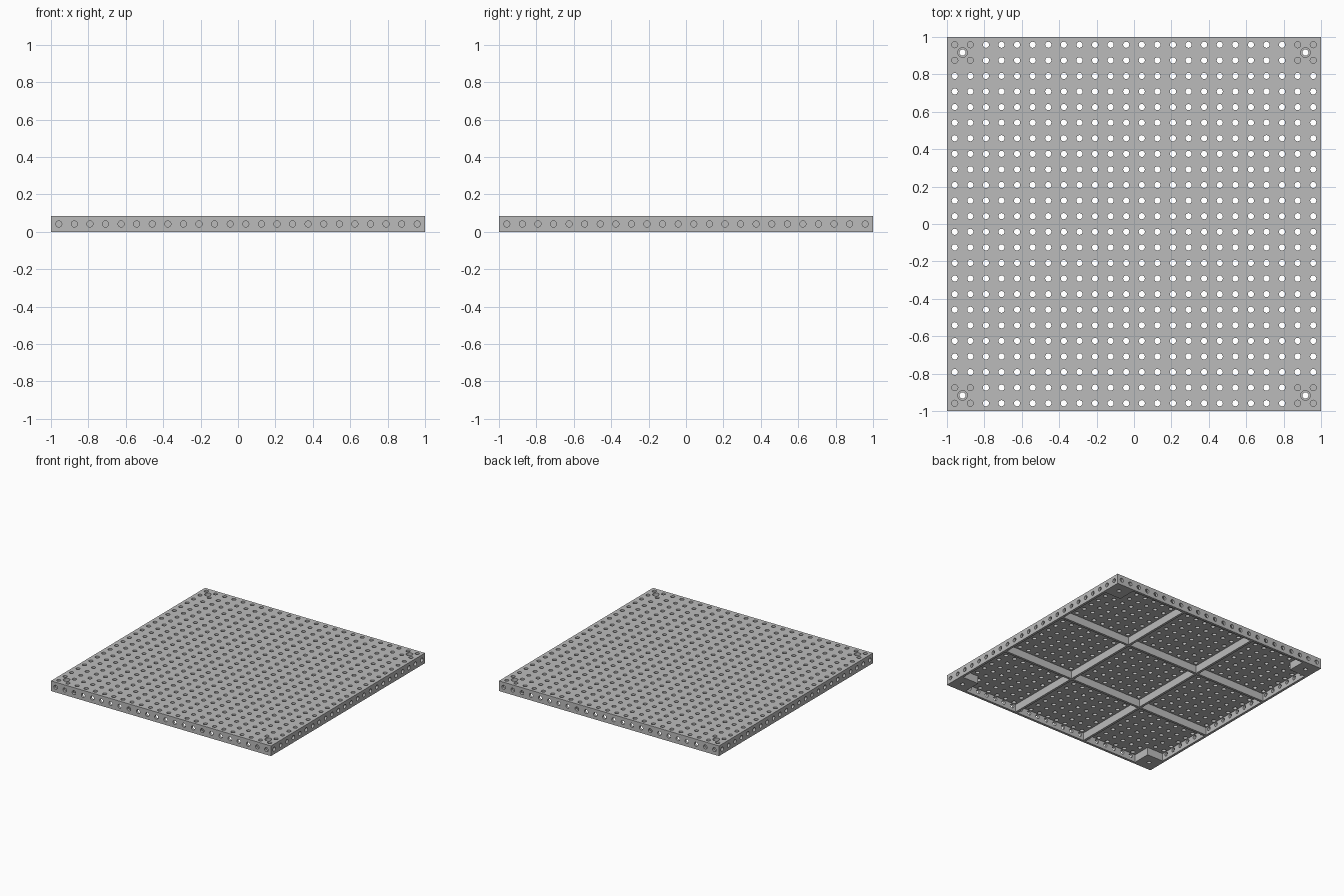
import bpy, bmesh, math
from mathutils import Matrix, Vector

if "Cube" in bpy.data.objects:
    bpy.data.objects.remove(bpy.data.objects["Cube"], do_unlink=True)

CELLS = 24                # holes per side
PITCH = 2 / CELLS         # hole spacing, also the height
WALL = 0.02               # sheet thickness
HOLE = 0.0165             # hole radius
SIDES = 16

grey = bpy.data.materials.new("plain grey")
grey.use_nodes = True
grey.diffuse_color = (0.5, 0.5, 0.5, 1)
grey.node_tree.nodes["Principled BSDF"].inputs["Base Color"].default_value = (0.5, 0.5, 0.5, 1)


def finish(name, bm):
    mesh = bpy.data.meshes.new(name)
    bm.to_mesh(mesh)
    bm.free()
    mesh.materials.append(grey)
    obj = bpy.data.objects.new(name, mesh)
    bpy.context.collection.objects.link(obj)
    return obj


def perforated_sheet(name, centres, matrix):
    """Flat sheet of square cells, each with a round hole, thickened inward."""
    bm = bmesh.new()
    for cx, cy in centres:
        inner, outer = [], []
        for k in range(SIDES):
            a = 2 * math.pi * k / SIDES
            d = Vector((math.cos(a), math.sin(a), 0))
            c = Vector((cx, cy, 0))
            inner.append(bm.verts.new(c + d * HOLE))
            outer.append(bm.verts.new(c + d * (PITCH / 2) / max(abs(d.x), abs(d.y))))
        for k in range(SIDES):
            n = (k + 1) % SIDES
            bm.faces.new((inner[k], outer[k], outer[n], inner[n]))
    bmesh.ops.remove_doubles(bm, verts=bm.verts, dist=0.0005)
    bm.transform(matrix)
    obj = finish(name, bm)
    solid = obj.modifiers.new("thickness", 'SOLIDIFY')
    solid.thickness = WALL
    solid.offset = -1
    return obj


def add_box(bm, low, high):
    low, high = Vector(low), Vector(high)
    size = high - low
    m = Matrix.Translation((low + high) / 2) @ Matrix.Diagonal((*size, 1))
    bmesh.ops.create_cube(bm, size=1, matrix=m)


def add_drill(bm, centre, radius, depth, axis='Z'):
    turn = {'X': Matrix.Rotation(math.pi / 2, 4, 'Y'),
            'Y': Matrix.Rotation(math.pi / 2, 4, 'X'),
            'Z': Matrix.Identity(4)}[axis]
    bmesh.ops.create_cone(bm, cap_ends=True, segments=SIDES, radius1=radius, radius2=radius,
                          depth=depth, matrix=Matrix.Translation(centre) @ turn)


# Perforated top, leaving out the two-by-two corner cells
def position(i):
    return -1 + PITCH * (i + 0.5)


def at_end(i):
    return i < 2 or i >= CELLS - 2


cells = [(position(i), position(j)) for i in range(CELLS) for j in range(CELLS)
         if not (at_end(i) and at_end(j))]
perforated_sheet("top_plate", cells, Matrix.Translation((0, 0, PITCH)))

# Perforated side walls between the corners
row = [(position(i), PITCH / 2) for i in range(2, CELLS - 2)]
stand = Matrix.Translation((0, -1, 0)) @ Matrix.Rotation(math.pi / 2, 4, 'X')
for k, side in enumerate(("front", "left", "back", "right")):
    perforated_sheet(side + "_wall", row, Matrix.Rotation(k * math.pi / 2, 4, 'Z') @ stand)

# Stiffening ribs underneath
rib_top = PITCH - WALL * 0.9
for s in (-1, 1):
    for name, across in (("lengthwise_rib", True), ("crosswise_rib", False)):
        bm = bmesh.new()
        w, reach = WALL / 2, 1 - WALL / 2
        low, high = (s / 3 - w, -reach), (s / 3 + w, reach)
        if across:
            low, high = low[::-1], high[::-1]
        add_box(bm, (*low, 0), (*high, rib_top))
        finish(name, bm)

# Solid corner blocks with blind holes and a counterbored screw hole
inside = 1 - 2 * PITCH
bm = bmesh.new()
add_box(bm, (inside, inside, 0), (1, 1, PITCH))
corner = finish("corner_blocks", bm)

bm = bmesh.new()
near, far = position(CELLS - 2), position(CELLS - 1)
for a in (near, far):
    for b in (near, far):
        add_drill(bm, (a, b, PITCH), HOLE, 2 * WALL)
    add_drill(bm, (1, a, PITCH / 2), HOLE, 2 * WALL, 'X')
    add_drill(bm, (a, 1, PITCH / 2), HOLE, 2 * WALL, 'Y')
screw = 1 - PITCH
add_drill(bm, (screw, screw, PITCH / 2), 0.0165, 4 * PITCH)
add_drill(bm, (screw, screw, PITCH), 0.026, 0.06)
drills = finish("corner_drills", bm)
drills.hide_render = True
drills.hide_viewport = True

cut = corner.modifiers.new("drill", 'BOOLEAN')
cut.operation = 'DIFFERENCE'
cut.solver = 'EXACT'
cut.use_self = True
cut.object = drills
mirror = corner.modifiers.new("four corners", 'MIRROR')
mirror.use_axis = (True, True, False)
mirror.use_clip = False
mirror.use_mirror_merge = False
